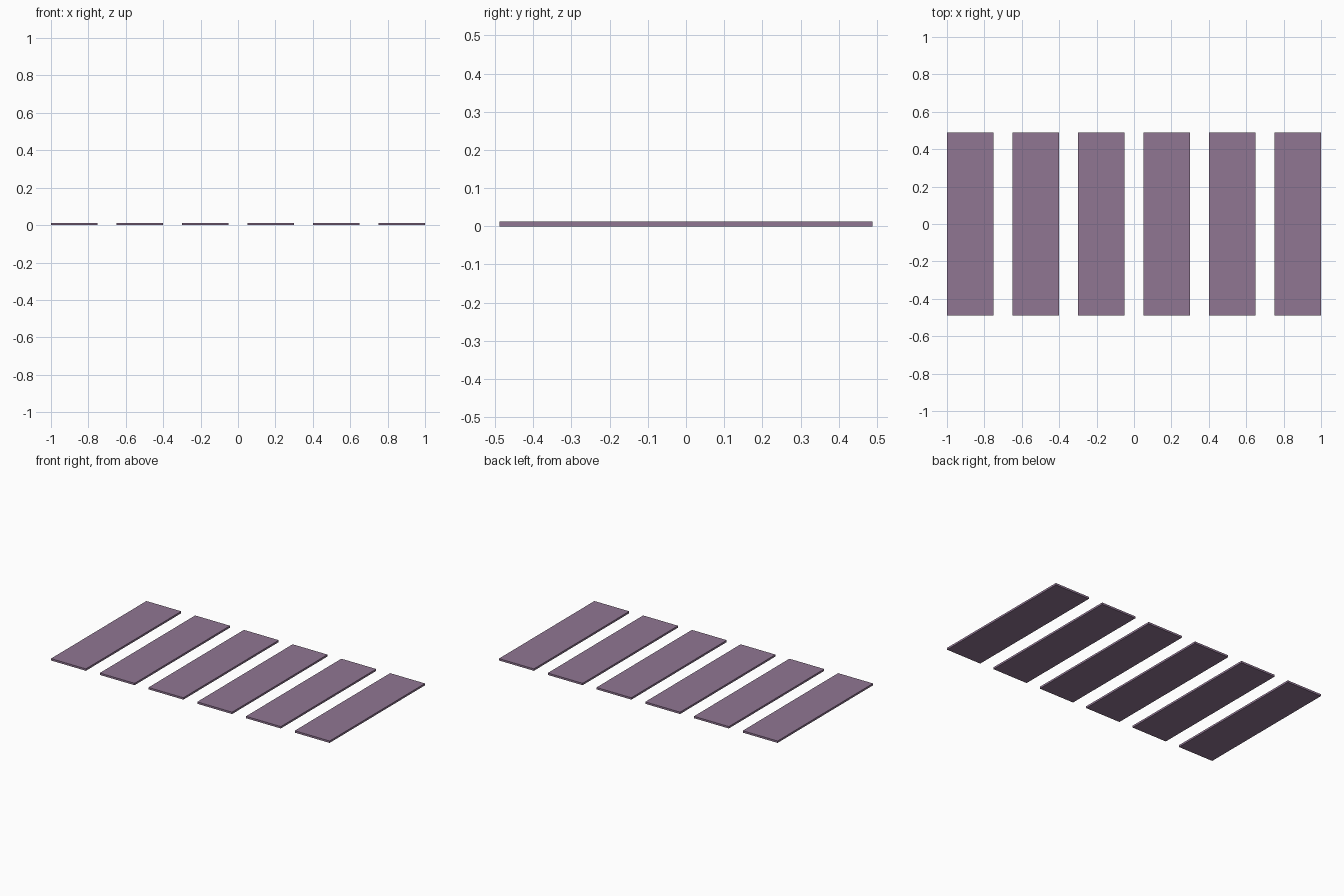
import bpy

if "Cube" in bpy.data.objects:
    bpy.data.objects.remove(bpy.data.objects["Cube"])

COUNT = 6
WIDTH, LENGTH, THICK = 0.25, 0.978, 0.0125
PITCH = 0.35

# Muted purple finish
mat = bpy.data.materials.new("muted_purple")
mat.diffuse_color = (0.28, 0.18, 0.29, 1.0)
mat.use_nodes = True
mat.node_tree.nodes["Principled BSDF"].inputs["Base Color"].default_value = mat.diffuse_color


def add_slab(name, x):
    """Thin flat slab resting on z = 0."""
    bpy.ops.mesh.primitive_cube_add(size=1, location=(x, 0, THICK / 2))
    ob = bpy.context.object
    ob.name = name
    ob.scale = (WIDTH, LENGTH, THICK)
    bpy.ops.object.transform_apply(location=False, rotation=False, scale=True)
    ob.data.materials.append(mat)
    return ob


# Row of evenly spaced stripes
for i in range(COUNT):
    add_slab(f"stripe_{i + 1}", (i - (COUNT - 1) / 2) * PITCH)
